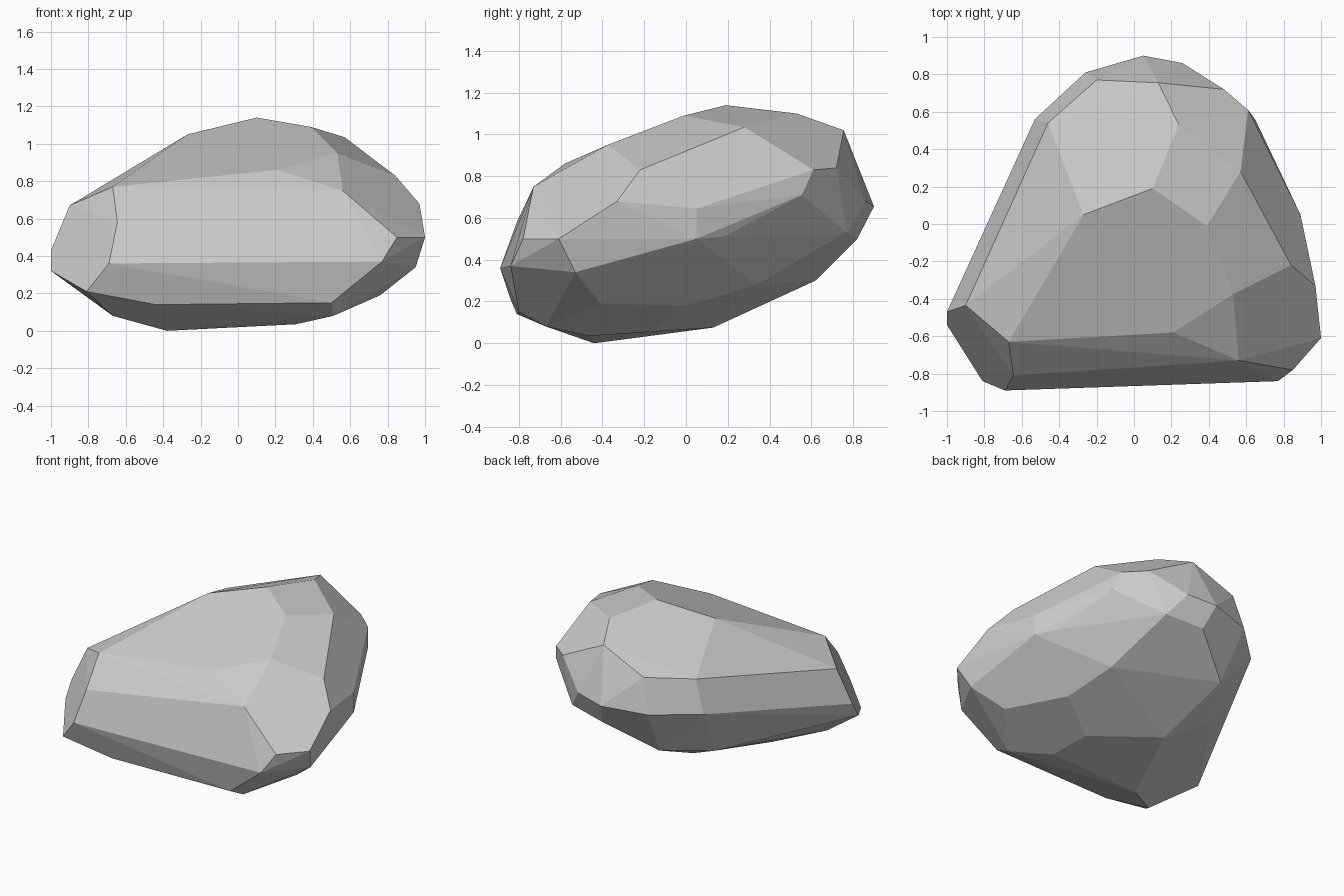
import bpy, bmesh, math

# Corner points of the faceted stone, grouped by region
corners = [
    # front rim and front slope
    (-.69, -.89, .36), (-.645, -.81, .58), (-.67, -.63, .77), (.56, -.73, .75),
    (.21, -.58, .86), (.53, -.375, .95), (.77, -.84, .37), (.85, -.78, .50),
    # right side
    (1, -.61, .50), (.97, -.33, .68), (.84, -.22, .83), (.89, .05, .645),
    (.89, .05, .50), (.81, .18, .51), (.65, .555, .71), (.61, .61, .83),
    # top plateau
    (.57, .28, 1.035), (.39, -.01, 1.09), (.10, .19, 1.14), (-.27, .05, 1.05),
    (.24, .53, 1.10), (.13, .755, 1.02), (-.20, .77, .88), (-.46, .54, .85),
    # left end
    (-.90, -.435, .67), (-1, -.47, .43), (-1, -.54, .32), (-.81, -.84, .21),
    # underside
    (-.67, -.65, .08), (-.38, -.44, 0), (-.44, -.81, .14), (.50, -.80, .15),
    (.51, -.67, .08), (.31, -.46, .035), (.76, -.41, .19), (.95, -.53, .34),
    (.28, -.16, .055), (.56, 0, .18), (.48, .34, .28), (-.15, .13, .075),
    (-.42, .275, .22), (-.22, .62, .30),
    # back
    (.37, .77, .53), (.10, .82, .50), (-.53, .56, .62), (-.26, .81, .64),
    (.05, .90, .655), (.26, .86, .68), (.48, .72, .84),
]

# Wrap the corners in a convex shell and merge nearly coplanar facets
bm = bmesh.new()
for c in corners:
    bm.verts.new(c)
hull = bmesh.ops.convex_hull(bm, input=bm.verts)
loose = [v for v in bm.verts if not v.link_faces]
bmesh.ops.delete(bm, geom=loose, context='VERTS')
bmesh.ops.dissolve_limit(bm, angle_limit=math.radians(4), verts=bm.verts, edges=bm.edges)
bmesh.ops.recalc_face_normals(bm, faces=bm.faces)

mesh = bpy.data.meshes.new("rock")
bm.to_mesh(mesh)
bm.free()
rock = bpy.data.objects.new("rock", mesh)
bpy.context.collection.objects.link(rock)
